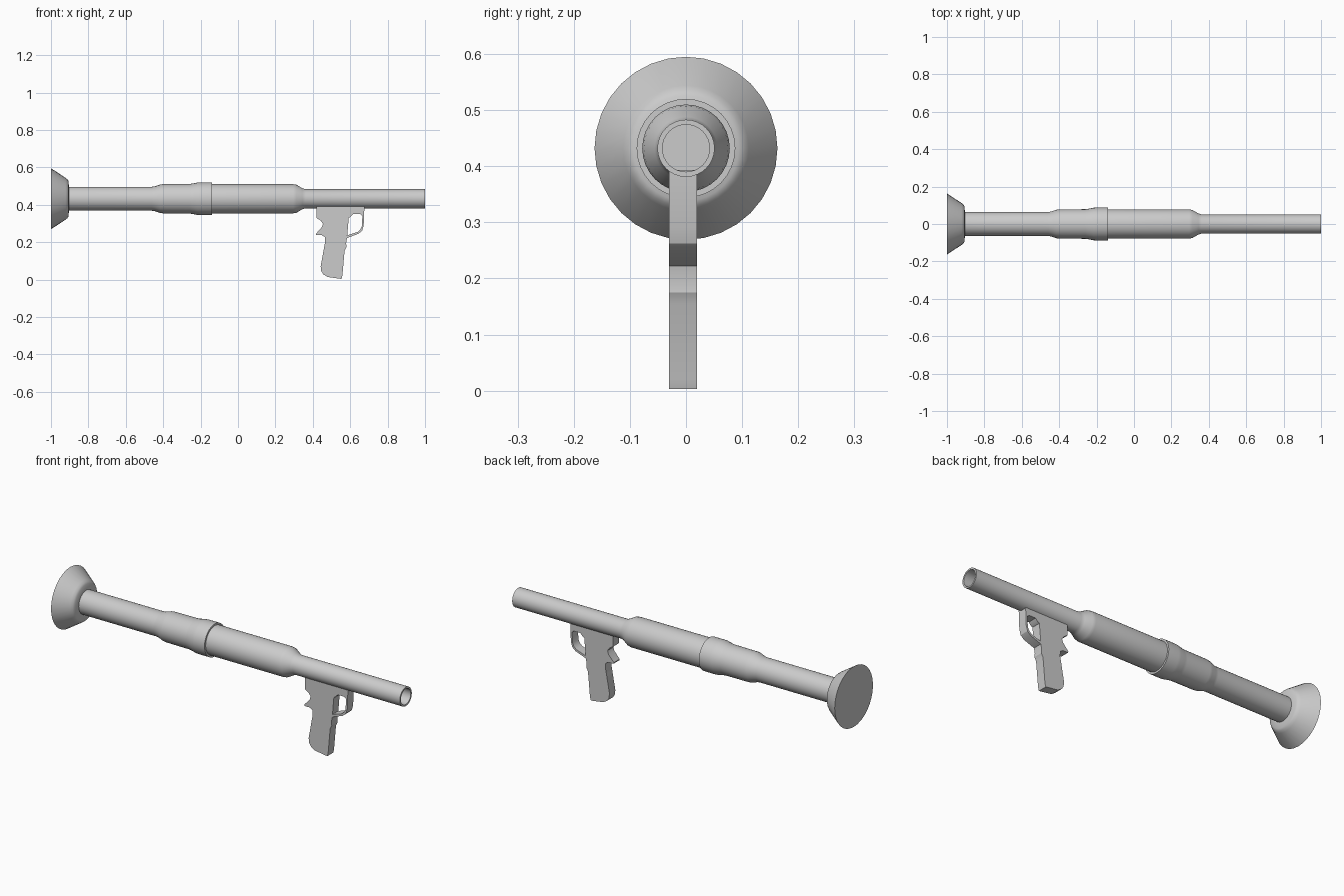
import bpy, bmesh, math

if "Cube" in bpy.data.objects:
    bpy.data.objects.remove(bpy.data.objects["Cube"])

AXIS_Z = 0.432
SEG = 32


def finish(obj, angle):
    bpy.ops.object.select_all(action='DESELECT')
    obj.select_set(True)
    bpy.context.view_layer.objects.active = obj
    bpy.ops.object.shade_smooth_by_angle(angle=math.radians(angle))


def lathe(name, profile, cap_ends=True):
    """Revolve (x, radius) points around the tube axis, capping both ends."""
    bm = bmesh.new()
    rings = []
    for x, r in profile:
        rings.append([bm.verts.new((x, r * math.sin(a), AXIS_Z + r * math.cos(a)))
                      for a in (2 * math.pi * i / SEG for i in range(SEG))])
    for a, b in zip(rings, rings[1:]):
        for i in range(SEG):
            j = (i + 1) % SEG
            bm.faces.new((a[i], a[j], b[j], b[i]))
    if cap_ends:
        bm.faces.new(rings[0])
        bm.faces.new(rings[-1])
    bmesh.ops.recalc_face_normals(bm, faces=bm.faces)
    me = bpy.data.meshes.new(name)
    bm.to_mesh(me)
    bm.free()
    obj = bpy.data.objects.new(name, me)
    bpy.context.collection.objects.link(obj)
    finish(obj, 35)
    return obj


def plate(name, loops, y, half):
    """Extrude a front-view (x, z) outline with holes along y."""
    cu = bpy.data.curves.new(name, 'CURVE')
    cu.dimensions = '2D'
    cu.fill_mode = 'BOTH'
    cu.extrude = half
    for pts in loops:
        sp = cu.splines.new('POLY')
        sp.points.add(len(pts) - 1)
        for p, (x, z) in zip(sp.points, pts):
            p.co = (x, z, 0, 1)
        sp.use_cyclic_u = True
    obj = bpy.data.objects.new(name, cu)
    bpy.context.collection.objects.link(obj)
    obj.rotation_euler = (math.pi / 2, 0, 0)
    obj.location = (0, y, 0)
    bpy.ops.object.select_all(action='DESELECT')
    obj.select_set(True)
    bpy.context.view_layer.objects.active = obj
    bpy.ops.object.convert(target='MESH')
    obj = bpy.context.object
    bm = bmesh.new()
    bm.from_mesh(obj.data)
    bmesh.ops.remove_doubles(bm, verts=bm.verts, dist=0.0002)
    bmesh.ops.recalc_face_normals(bm, faces=bm.faces)
    bm.to_mesh(obj.data)
    bm.free()
    finish(obj, 30)
    return obj


# Flared rear cone with a flat closed back
lathe("rear_flare", [(-1.0, 0.163), (-0.922, 0.112), (-0.912, 0.104),
                     (-0.906, 0.094), (-0.904, 0.06)])

# Main tube: rear pipe, swollen middle, collar, slim hollow front
lathe("main_tube", [
    (-0.93, 0.064), (-0.46, 0.064), (-0.445, 0.066), (-0.415, 0.076),
    (-0.40, 0.078), (-0.26, 0.079), (-0.245, 0.081), (-0.215, 0.087),
    (-0.20, 0.088), (-0.138, 0.088), (-0.138, 0.078),
    (0.295, 0.078), (0.312, 0.075), (0.345, 0.056), (0.362, 0.051),
    (1.0, 0.051), (1.0, 0.042), (0.36, 0.042)])

# Pistol grip with trigger guard
outline = [
    (0.42, 0.393), (0.42, 0.329), (0.442, 0.315), (0.454, 0.298),
    (0.448, 0.28), (0.416, 0.244), (0.418, 0.237), (0.448, 0.237),
    (0.464, 0.228), (0.466, 0.20), (0.460, 0.17), (0.442, 0.07),
    (0.445, 0.045), (0.456, 0.028), (0.478, 0.014), (0.553, 0.003),
    (0.558, 0.02), (0.570, 0.155), (0.580, 0.175), (0.578, 0.195),
    (0.583, 0.222), (0.645, 0.245), (0.664, 0.262), (0.672, 0.29),
    (0.676, 0.393)]
guard_hole = [
    (0.592, 0.33), (0.602, 0.335), (0.615, 0.35), (0.655, 0.35),
    (0.665, 0.34), (0.662, 0.285), (0.654, 0.268), (0.640, 0.255),
    (0.584, 0.236)]
plate("pistol_grip", [outline, guard_hole], -0.005, 0.025)
